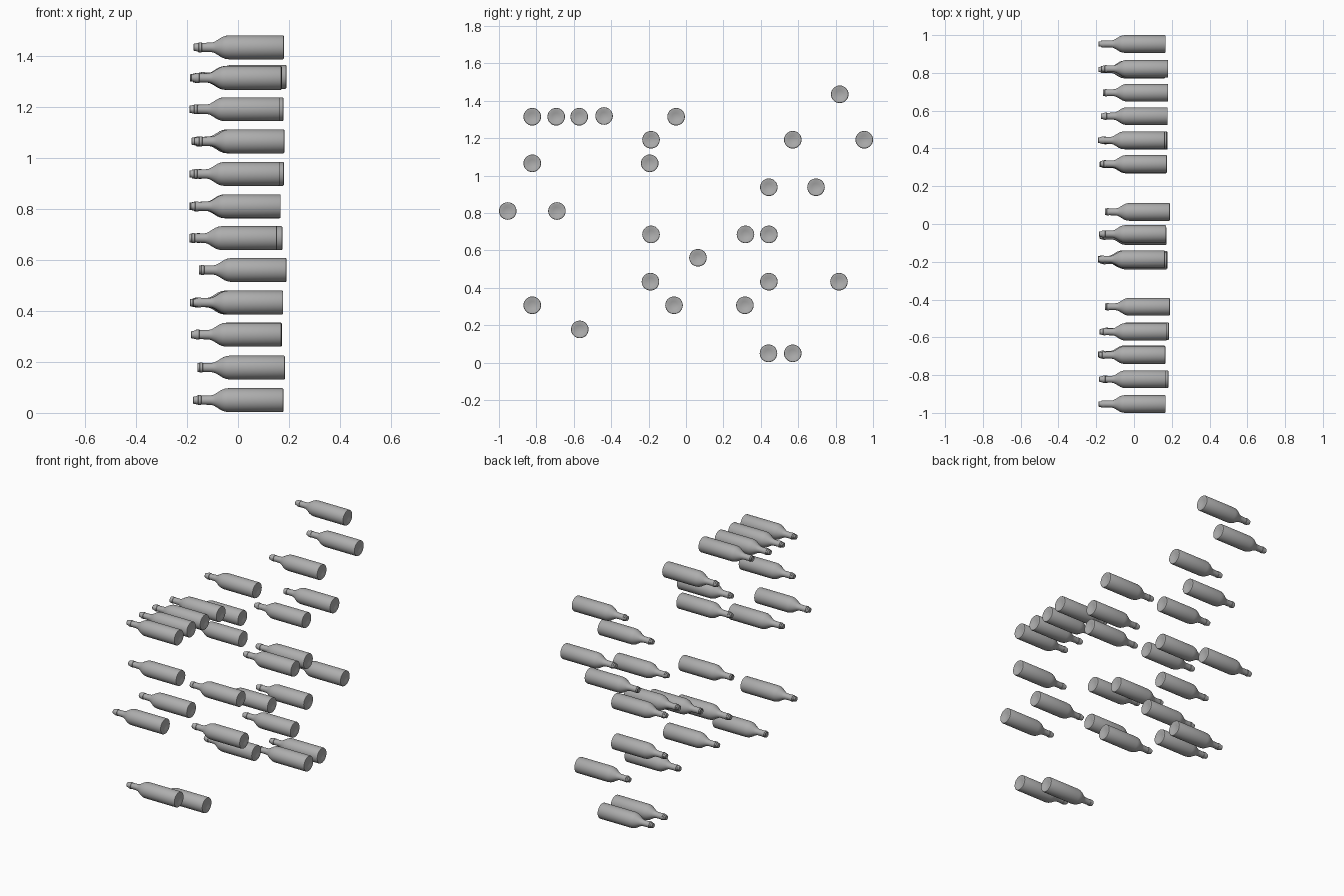
import bpy
import bmesh
from math import pi
from mathutils import Vector

SIDES = 28

if "Cube" in bpy.data.objects:
    bpy.data.objects.remove(bpy.data.objects["Cube"], do_unlink=True)

# Single grey glass colour
glass = bpy.data.materials.new("grey_glass")
grey = (0.42, 0.42, 0.42, 1)
glass.diffuse_color = grey
glass.use_nodes = True
glass.node_tree.nodes["Principled BSDF"].inputs["Base Color"].default_value = grey


def lathe(name, profile):
    """Spin (distance from base, radius) points around the x axis."""
    bm = bmesh.new()
    verts = [bm.verts.new((-d, 0, r)) for d, r in profile]
    edges = [bm.edges.new(pair) for pair in zip(verts, verts[1:])]
    bmesh.ops.spin(bm, geom=verts + edges, cent=(0, 0, 0), axis=(1, 0, 0),
                   angle=2 * pi, steps=SIDES, use_duplicate=False)
    bmesh.ops.remove_doubles(bm, verts=bm.verts, dist=0.0002)
    bmesh.ops.recalc_face_normals(bm, faces=bm.faces)
    mesh = bpy.data.meshes.new(name)
    bm.to_mesh(mesh)
    bm.free()
    mesh.materials.append(glass)
    return mesh


def place(name, mesh, location):
    obj = bpy.data.objects.new(name, mesh)
    obj.location = location
    bpy.context.collection.objects.link(obj)
    return obj


# Bottle: shallow punt, straight body, rounded shoulder, neck, lip and mouth
bottle_mesh = lathe("bottle", [
    (0.008, 0), (0.006, 0.02), (0, 0.038), (0, 0.043), (0.001, 0.0455),
    (0.004, 0.047), (0.215, 0.047), (0.23, 0.045), (0.243, 0.04),
    (0.267, 0.025), (0.275, 0.021), (0.285, 0.0185), (0.322, 0.0175),
    (0.323, 0.0195), (0.334, 0.0195), (0.335, 0.0175), (0.343, 0.017),
    (0.343, 0.014), (0.338, 0.013), (0.338, 0)])

# Stopper in the mouth of closed bottles
stopper_mesh = lathe("stopper", [
    (0.336, 0), (0.336, 0.0145), (0.352, 0.0145), (0.354, 0.013), (0.354, 0)])

# Rows from bottom to top: height, then (base x, y) of each bottle
closed_rows = [
    (0.05, [(0.178, 0.441), (0.178, 0.571)]),
    (0.307, [(0.17, -0.822), (0.172, -0.064), (0.172, 0.315)]),
    (0.433, [(0.177, -0.19), (0.175, 0.443), (0.165, 0.818)]),
    (0.686, [(0.174, 0.318), (0.174, 0.443)]),
    (0.811, [(0.167, -0.953), (0.163, -0.69)]),
    (0.938, [(0.163, 0.443)]),
    (1.066, [(0.182, -0.822), (0.172, -0.194)]),
    (1.192, [(0.163, -0.187), (0.178, 0.571), (0.167, 0.953)]),
    (1.315, [(0.17, -0.822), (0.166, -0.694), (0.172, -0.571), (0.17, -0.053)]),
    (1.435, [(0.18, 0.822)]),
]
open_rows = [
    (0.178, [(0.184, -0.568)]),
    (0.561, [(0.19, 0.064)]),
    (0.686, [(0.153, -0.187)]),
    (0.938, [(0.18, 0.695)]),
    (1.319, [(0.19, -0.438)]),
]

for rows, closed in ((closed_rows, True), (open_rows, False)):
    for z, spots in rows:
        for x, y in spots:
            spot = Vector((x, y, z))
            bottle = place("bottle", bottle_mesh, spot)
            if closed:
                stopper = place("stopper", stopper_mesh, spot)

# Smooth shading with crisp rims
for obj in (bottle, stopper):
    bpy.ops.object.select_all(action='DESELECT')
    obj.select_set(True)
    bpy.context.view_layer.objects.active = obj
    bpy.ops.object.shade_smooth_by_angle(angle=pi / 6)
